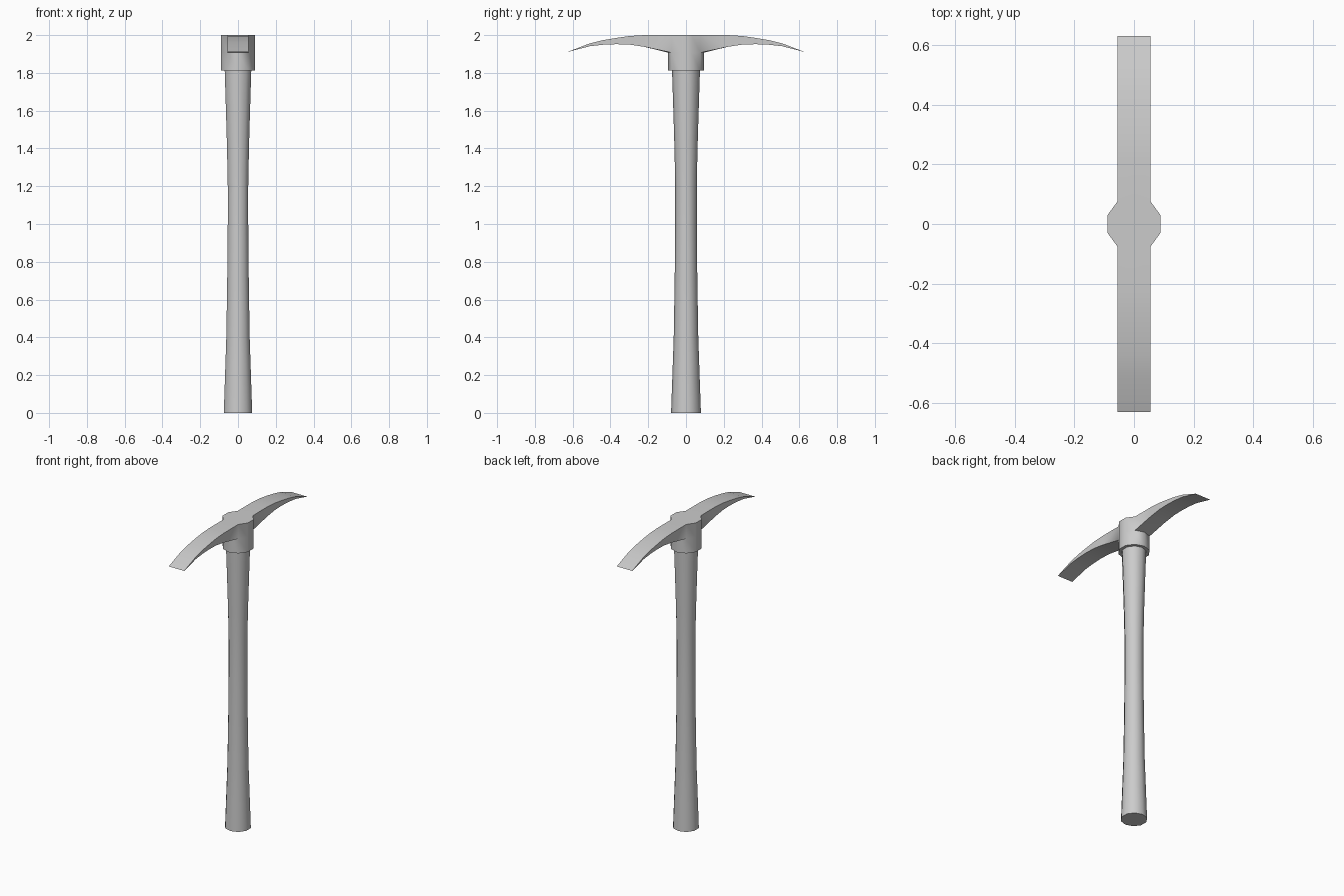
import bpy, bmesh
from math import sin, cos, pi

if "Cube" in bpy.data.objects:
    bpy.data.objects.remove(bpy.data.objects["Cube"])

SIDES = 10


def ring(bm, r, z):
    return [bm.verts.new((r * sin(2 * pi * i / SIDES), r * cos(2 * pi * i / SIDES), z))
            for i in range(SIDES)]


def bridge(bm, a, b, skip=()):
    for i in range(SIDES):
        if i not in skip:
            j = (i + 1) % SIDES
            bm.faces.new((a[i], a[j], b[j], b[i]))


def finish(bm, name, angle):
    bmesh.ops.remove_doubles(bm, verts=bm.verts, dist=0.0005)
    bmesh.ops.recalc_face_normals(bm, faces=bm.faces)
    mesh = bpy.data.meshes.new(name)
    bm.to_mesh(mesh)
    bm.free()
    ob = bpy.data.objects.new(name, mesh)
    bpy.context.collection.objects.link(ob)
    bpy.ops.object.select_all(action='DESELECT')
    ob.select_set(True)
    bpy.context.view_layer.objects.active = ob
    bpy.ops.object.shade_smooth_by_angle(angle=angle)


# Handle: ten-sided flared shaft
bm = bmesh.new()
profile = [(0.079, 0), (0.072, 0.2), (0.065, 0.4), (0.060, 0.7), (0.057, 1.0),
           (0.057, 1.2), (0.061, 1.4), (0.067, 1.6), (0.074, 1.815)]
rings = [ring(bm, r, z) for r, z in profile]
for a, b in zip(rings, rings[1:]):
    bridge(bm, a, b)
bm.faces.new(rings[0])
bm.faces.new(rings[-1])
finish(bm, "handle", 0.7)

# Head: ten-sided collar with the upper front and back faces drawn out into blades
bm = bmesh.new()
R = 0.094
low, mid, top = (ring(bm, R, z) for z in (1.812, 1.907, 2.0))
bridge(bm, low, mid)
bridge(bm, mid, top, skip=(9, 0, 4, 5))
bm.faces.new(low)
bm.faces.new(top)

# Blades: (reach, top height, underside height), narrowing to a chisel edge
stations = [(0.22, 2.0, 1.938), (0.30, 1.995, 1.950), (0.37, 1.985, 1.952),
            (0.44, 1.973, 1.949), (0.51, 1.956, 1.941), (0.63, 1.91, 1.91)]
for idx, s in (((9, 0, 1), 1), ((4, 5, 6), -1)):
    prev_t, prev_b = [top[i] for i in idx], [mid[i] for i in idx]
    xs = [v.co.x for v in prev_t]
    for y, zt, zb in stations:
        t = [bm.verts.new((x, s * y, zt)) for x in xs]
        b = [bm.verts.new((x, s * y, zb)) for x in xs]
        for k in (0, 1):
            bm.faces.new((prev_t[k], prev_t[k + 1], t[k + 1], t[k]))
            bm.faces.new((prev_b[k], prev_b[k + 1], b[k + 1], b[k]))
        for k in (0, 2):
            bm.faces.new((prev_t[k], t[k], b[k], prev_b[k]))
        prev_t, prev_b = t, b
finish(bm, "pick_head", 0.65)
